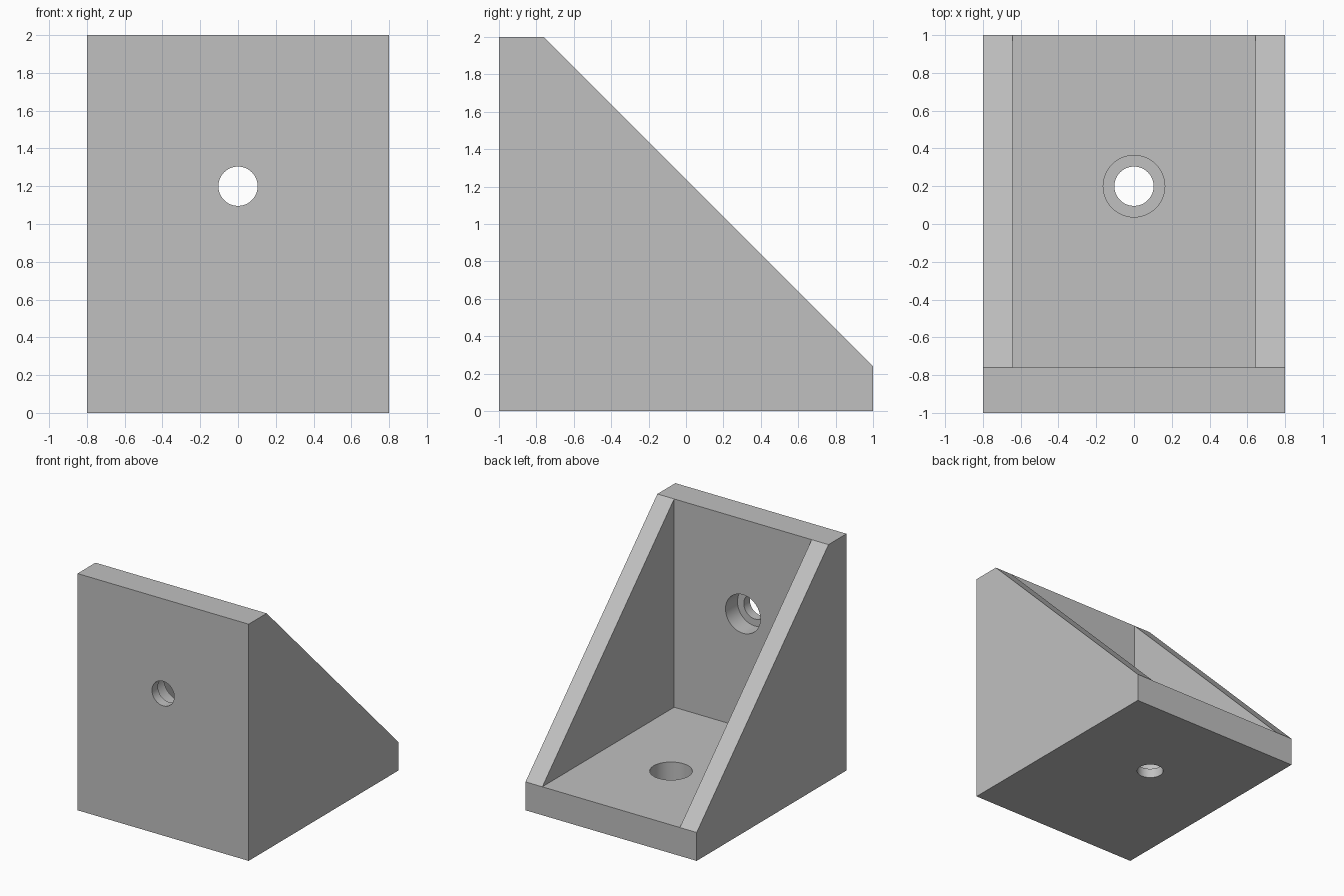
import bpy, bmesh
from mathutils import Matrix, Vector

if "Cube" in bpy.data.objects:
    bpy.data.objects.remove(bpy.data.objects["Cube"], do_unlink=True)

HALF_W, INNER_W = 0.8, 0.643       # outer and inner half widths
WALL = 0.24                        # thickness of base and upright
INNER_Y = -1 + WALL
HOLE_R, BORE_R, BORE_DEPTH = 0.104, 0.163, 0.16

grey = bpy.data.materials.new("plain grey")
grey.use_nodes = True
colour = (0.53, 0.53, 0.53, 1)
grey.diffuse_color = colour
grey.node_tree.nodes["Principled BSDF"].inputs["Base Color"].default_value = colour


def finish(bm, name):
    bmesh.ops.recalc_face_normals(bm, faces=bm.faces)
    mesh = bpy.data.meshes.new(name)
    bm.to_mesh(mesh)
    bm.free()
    mesh.materials.append(grey)
    obj = bpy.data.objects.new(name, mesh)
    bpy.context.collection.objects.link(obj)
    return obj


# Bracket body: side profile extruded across the width
bm = bmesh.new()
profile = [(-1, 0), (1, 0), (1, WALL), (INNER_Y, 2), (-1, 2)]
side = bm.faces.new([bm.verts.new((-HALF_W, y, z)) for y, z in profile])
extruded = bmesh.ops.extrude_face_region(bm, geom=[side])["geom"]
bmesh.ops.translate(bm, vec=(2 * HALF_W, 0, 0),
                    verts=[g for g in extruded if isinstance(g, bmesh.types.BMVert)])
bmesh.ops.recalc_face_normals(bm, faces=bm.faces)

# Open pocket: the middle of the slope becomes floor, upright and two cheeks
slope = next(f for f in bm.faces if f.normal.y > 0.3 and f.normal.z > 0.3)
low = {}
high = {}
for v in slope.verts:
    (low if v.co.z < 1 else high)[v.co.x > 0] = v
rim = {}
t = (HALF_W - INNER_W) / (2 * HALF_W)
for key, ends in (("low", low), ("high", high)):
    edge = bm.edges.get((ends[False], ends[True]))
    _, a = bmesh.utils.edge_split(edge, ends[False], t)
    edge = bm.edges.get((a, ends[True]))
    _, b = bmesh.utils.edge_split(edge, ends[True], t / (1 - t))
    rim[key] = (a, b)
bm.faces.remove(slope)
(la, lb), (ha, hb) = rim["low"], rim["high"]
ca, cb = [bm.verts.new((x, INNER_Y, WALL)) for x in (-INNER_W, INNER_W)]
for loop in ((low[False], la, ha, high[False]), (lb, low[True], high[True], hb),
             (la, lb, cb, ca), (ca, cb, hb, ha), (la, ca, ha), (lb, hb, cb)):
    bm.faces.new(loop)
bracket = finish(bm, "corner_bracket")


# Counterbored screw holes through the base and the upright
def cutter(name, radius, start, end):
    start, end = Vector(start), Vector(end)
    axis = end - start
    turn = axis.to_track_quat('Z', 'Y').to_matrix().to_4x4()
    bm = bmesh.new()
    bmesh.ops.create_cone(bm, cap_ends=True, segments=64, radius1=radius,
                          radius2=radius, depth=axis.length,
                          matrix=Matrix.Translation((start + end) / 2) @ turn)
    obj = finish(bm, name)
    obj.hide_render = True
    return obj


shelf = WALL - BORE_DEPTH
cutters = [
    cutter("base_hole_cutter", HOLE_R, (0, 0.2, -0.1), (0, 0.2, 0.3)),
    cutter("base_bore_cutter", BORE_R, (0, 0.2, shelf), (0, 0.2, 0.4)),
    cutter("upright_hole_cutter", HOLE_R, (0, -1.1, 1.2), (0, -0.7, 1.2)),
    cutter("upright_bore_cutter", BORE_R, (0, -1 + shelf, 1.2), (0, -0.6, 1.2)),
]
bpy.ops.object.select_all(action='DESELECT')
bracket.select_set(True)
bpy.context.view_layer.objects.active = bracket
for c in cutters:
    mod = bracket.modifiers.new(c.name, 'BOOLEAN')
    mod.operation, mod.solver, mod.object = 'DIFFERENCE', 'EXACT', c
    bpy.ops.object.modifier_apply(modifier=mod.name)
for c in cutters:
    bpy.data.objects.remove(c, do_unlink=True)

bpy.ops.object.shade_smooth_by_angle(angle=0.5)
